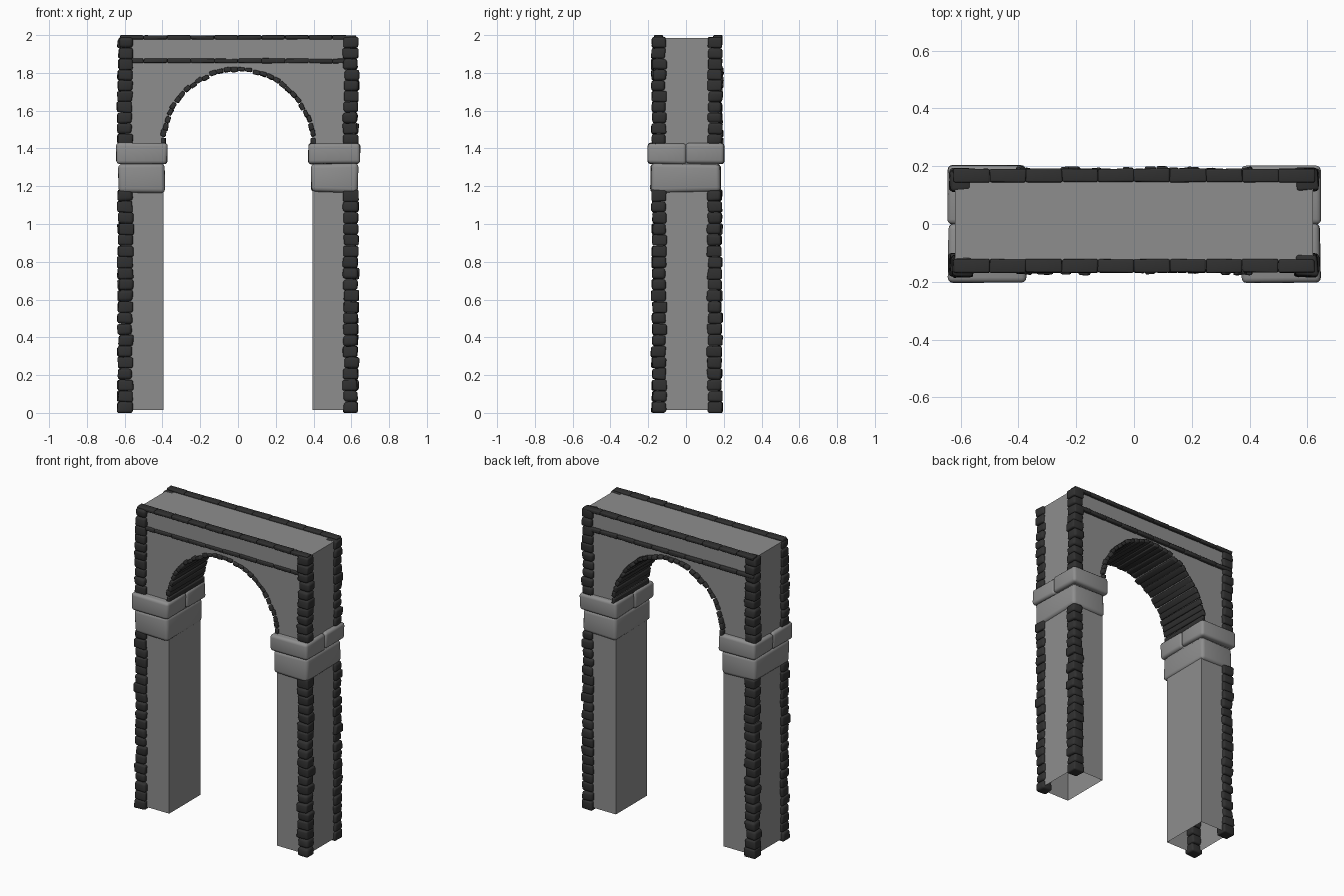
import bpy, bmesh, math, random
from mathutils import Vector, Matrix

if "Cube" in bpy.data.objects:
    bpy.data.objects.remove(bpy.data.objects["Cube"])

random.seed(4)
YF, YB = -0.157, 0.17        # wall faces
R, SPRING = 0.395, 1.42      # arch radius and springing height


def grey(name, v):
    mat = bpy.data.materials.new(name)
    mat.diffuse_color = (v, v, v, 1)
    mat.use_nodes = True
    mat.node_tree.nodes["Principled BSDF"].inputs["Base Color"].default_value = mat.diffuse_color
    return mat


dark, mid, light = grey("dark_stone", 0.03), grey("plaster", 0.27), grey("capital_stone", 0.27)


def finish(bm, name, mat, smooth=True):
    bmesh.ops.recalc_face_normals(bm, faces=bm.faces)
    me = bpy.data.meshes.new(name)
    bm.to_mesh(me)
    bm.free()
    ob = bpy.data.objects.new(name, me)
    bpy.context.collection.objects.link(ob)
    me.materials.append(mat)
    if smooth:
        bpy.ops.object.select_all(action='DESELECT')
        ob.select_set(True)
        bpy.context.view_layer.objects.active = ob
        bpy.ops.object.shade_smooth_by_angle(angle=math.radians(45))
    return ob


def stone(bm, lo, hi, bevel, jit, mtx=Matrix()):
    """Worn block between two corners, with uneven corners and rounded edges."""
    lo, hi = Vector(lo), Vector(hi)
    tmp = bmesh.new()
    bmesh.ops.create_cube(tmp, size=1)
    for v in tmp.verts:
        v.co = (lo + hi) / 2 + v.co * (hi - lo)
        v.co += Vector([random.uniform(-j, j) for j in jit])
    bmesh.ops.bevel(tmp, geom=tmp.edges[:], offset=bevel, segments=3,
                    profile=0.5, affect='EDGES', clamp_overlap=True)
    tmp.transform(mtx)
    me = bpy.data.meshes.new("tmp")
    tmp.to_mesh(me)
    tmp.free()
    bm.from_mesh(me)
    bpy.data.meshes.remove(me)


# Wall: arch outline, extruded through the depth, open under the feet
N = 40
outline = [(-R, 0.015), (-0.62, 0.015), (-0.62, 1.985),
           (0.62, 1.985), (0.62, 0.015), (R, 0.015)]
outline += [(R * math.cos(math.pi * i / N), SPRING + R * math.sin(math.pi * i / N))
            for i in range(N + 1)]
bm = bmesh.new()
front = [bm.verts.new((x, YF, z)) for x, z in outline]
back = [bm.verts.new((x, YB, z)) for x, z in outline]
bm.faces.new(front)
bm.faces.new(back[::-1])
for i in range(len(outline)):
    j = (i + 1) % len(outline)
    if i not in (0, 4):
        bm.faces.new((front[i], front[j], back[j], back[i]))
finish(bm, "arch_wall", mid, smooth=False)

# Corner stones: four columns, interrupted by the capitals
bm = bmesh.new()
for sx in (-1, 1):
    for y0, y1 in ((-0.18, -0.105), (0.115, 0.19)):
        for z0, z1, n in ((0, 1.18, 20), (1.42, 1.988, 10)):
            h = (z1 - z0) / n
            for i in range(n):
                a = 0.597 * sx + random.uniform(-0.004, 0.004)
                b = random.uniform(-0.004, 0.004)
                stone(bm, (a - 0.039, y0 + b, z0 + i * h),
                      (a + 0.039, y1 + b, z0 + (i + 1) * h),
                      random.uniform(0.008, 0.018), (0.005, 0.005, 0.003 if i else 0))
finish(bm, "corner_stones", dark)

# Edge courses: along the top edges and just above the arch
for name, zc, hz in (("top_edge_stones", 1.988, 0.011), ("frieze_stones", 1.864, 0.012)):
    bm = bmesh.new()
    for yc in (-0.145, 0.168):
        for i in range(10):
            x = -0.625 + i * 0.125
            stone(bm, (x, yc - 0.023, zc - hz), (x + 0.125, yc + 0.023, zc + hz),
                  0.006, (0.003, 0.002, 0.002))
    finish(bm, name, dark)

# Arch lining: narrow slabs running through the full depth
bm = bmesh.new()
M = 32
half = math.pi * R / M / 2
for i in range(M):
    a = math.pi * (i + 0.5) / M
    m = (Matrix.Translation((0, 0, SPRING))
         @ Matrix.Rotation(-a + random.uniform(-0.01, 0.01), 4, 'Y')
         @ Matrix.Translation((R + 0.002 + random.uniform(-0.004, 0.004), 0, 0)))
    stone(bm, (-0.012, -0.165 - random.uniform(0, 0.012), -half + 0.001),
          (0.012, 0.182 + random.uniform(0, 0.018), half - 0.001),
          0.006, (0.003, 0.003, 0.002), m)
finish(bm, "arch_lining_stones", dark)

# Capitals: one lower block and a split upper block on each pier
for side, sx in (("left", -1), ("right", 1)):
    m = Matrix.Scale(sx, 4, (1, 0, 0))
    bm = bmesh.new()
    stone(bm, (0.386, -0.188, 1.168), (0.635, 0.183, 1.32), 0.022, (0.005,) * 3, m)
    finish(bm, side + "_capital_lower", light)
    bm = bmesh.new()
    for y0, y1 in ((-0.203, 0.001), (-0.001, 0.203)):
        stone(bm, (0.373, y0, 1.318), (0.645, y1, 1.428), 0.018, (0.004, 0.002, 0.004), m)
    finish(bm, side + "_capital_upper", light)
